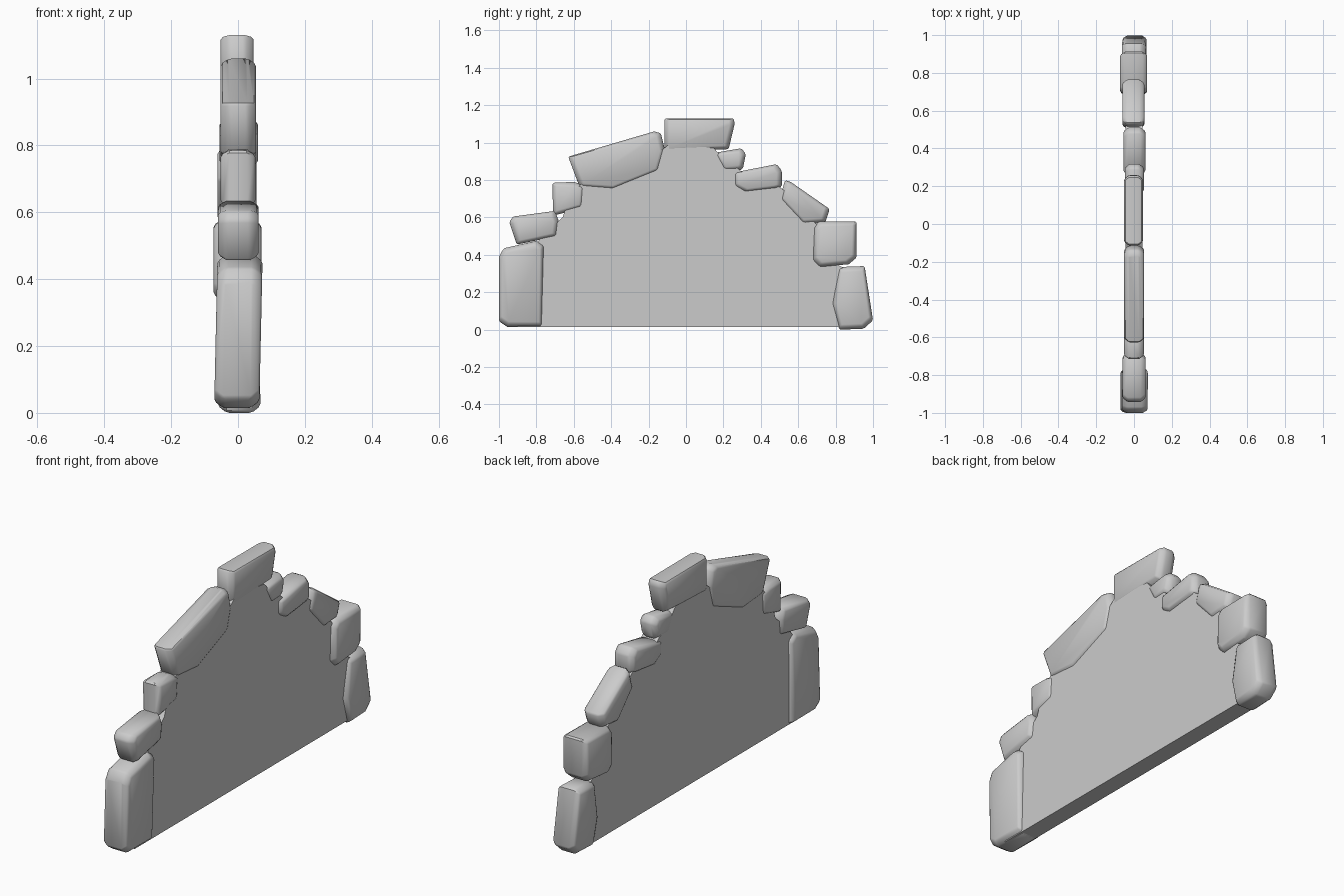
import bpy, bmesh, math
from mathutils import Vector

if "Cube" in bpy.data.objects:
    bpy.data.objects.remove(bpy.data.objects["Cube"])


def finish(name, bm, bevel=0.0):
    bmesh.ops.recalc_face_normals(bm, faces=bm.faces)
    me = bpy.data.meshes.new(name)
    bm.to_mesh(me)
    bm.free()
    ob = bpy.data.objects.new(name, me)
    bpy.context.collection.objects.link(ob)
    bpy.ops.object.select_all(action='DESELECT')
    bpy.context.view_layer.objects.active = ob
    ob.select_set(True)
    if bevel:
        m = ob.modifiers.new("worn_edges", 'BEVEL')
        m.width = bevel
        m.segments = 1
        m.limit_method = 'ANGLE'
        m.angle_limit = math.radians(35)
        bpy.ops.object.modifier_apply(modifier=m.name)
    bpy.ops.object.shade_smooth_by_angle(angle=math.radians(35))
    return ob


def loft(name, rings, bevel=0.0):
    """Close a stack of equal-length rings into a solid."""
    bm = bmesh.new()
    loops = [[bm.verts.new(p) for p in r] for r in rings]
    n = len(loops[0])
    for a, b in zip(loops, loops[1:]):
        for i in range(n):
            j = (i + 1) % n
            bm.faces.new((a[i], a[j], b[j], b[i]))
    bm.faces.new(loops[0])
    bm.faces.new(loops[-1])
    return finish(name, bm, bevel)


def stone(name, outline, x0, x1, tilt=0.0):
    """Chipped block: (y, z) outline, side planes at x0 and x1, leaning by tilt."""
    n = len(outline)
    cy = sum(p[0] for p in outline) / n
    cz = sum(p[1] for p in outline) / n
    inset = 0.022

    def ring(x, d, lean):
        pts = []
        for y, z in outline:
            v = Vector((y - cy, z - cz))
            k = max(0.5, 1 - d / v.length)
            pts.append((x + lean * v.y, cy + v.x * k, cz + v.y * k))
        return pts

    rim = 0.026
    return loft(name, [ring(x0, inset, tilt), ring(x0 + rim, 0, tilt),
                       ring(x1 - rim, 0, tilt), ring(x1, inset, tilt)], 0.007)


# Flat wall infill behind the stones
wall = [(-.9, .015), (-.9, .40), (-.82, .44), (-.74, .53), (-.66, .60), (-.62, .72),
        (-.56, .78), (-.45, .86), (-.13, .96), (-.08, 1.0), (.15, .97), (.21, .90),
        (.28, .86), (.35, .80), (.49, .77), (.53, .74), (.62, .65), (.70, .56),
        (.76, .48), (.79, .36), (.86, .32), (.93, .28), (.93, .015)]
loft("gable_wall", [[(x, y, z) for y, z in wall] for x in (-.045, .045)])

# Edging stones, left foot over the peak to the right foot
stone("left_foot_stone", [(-1, .045), (-.955, .015), (-.77, .015), (-.762, .45), (-.80, .475),
                          (-.975, .435), (-1, .39)], -.066, .069, .02)
stone("left_step_stone", [(-.945, .575), (-.925, .605), (-.70, .635), (-.68, .58),
                          (-.69, .50), (-.905, .455)], -.06, .062)
stone("left_small_stone", [(-.715, .785), (-.60, .79), (-.54, .77), (-.55, .65), (-.71, .61)],
      -.052, .052)
stone("left_long_stone", [(-.63, .925), (-.17, 1.06), (-.135, 1.05), (-.112, .96), (-.14, .85),
                          (-.40, .745), (-.57, .765)], -.052, .054)
stone("peak_stone", [(-.115, 1.13), (.255, 1.13), (.26, 1.10), (.228, .965), (-.115, .955)],
      -.052, .047)
stone("right_pebble", [(.15, .945), (.295, .97), (.32, .94), (.305, .865), (.29, .85),
                       (.195, .85)], -.048, .052)
stone("right_upper_stone", [(.255, .84), (.485, .885), (.512, .85), (.512, .765), (.49, .755),
                            (.31, .735), (.255, .77)], -.055, .06)
stone("right_sloped_stone", [(.53, .80), (.56, .79), (.768, .645), (.745, .575), (.63, .56),
                             (.50, .70)], -.062, .055)
stone("right_square_stone", [(.685, .55), (.71, .578), (.912, .578), (.912, .385), (.87, .35),
                             (.715, .335), (.68, .37)], -.073, .07)
stone("right_foot_stone", [(.82, .335), (.955, .34), (1.0, .05), (.95, .005), (.82, 0),
                           (.78, .14)], -.062, .065, -.015)
